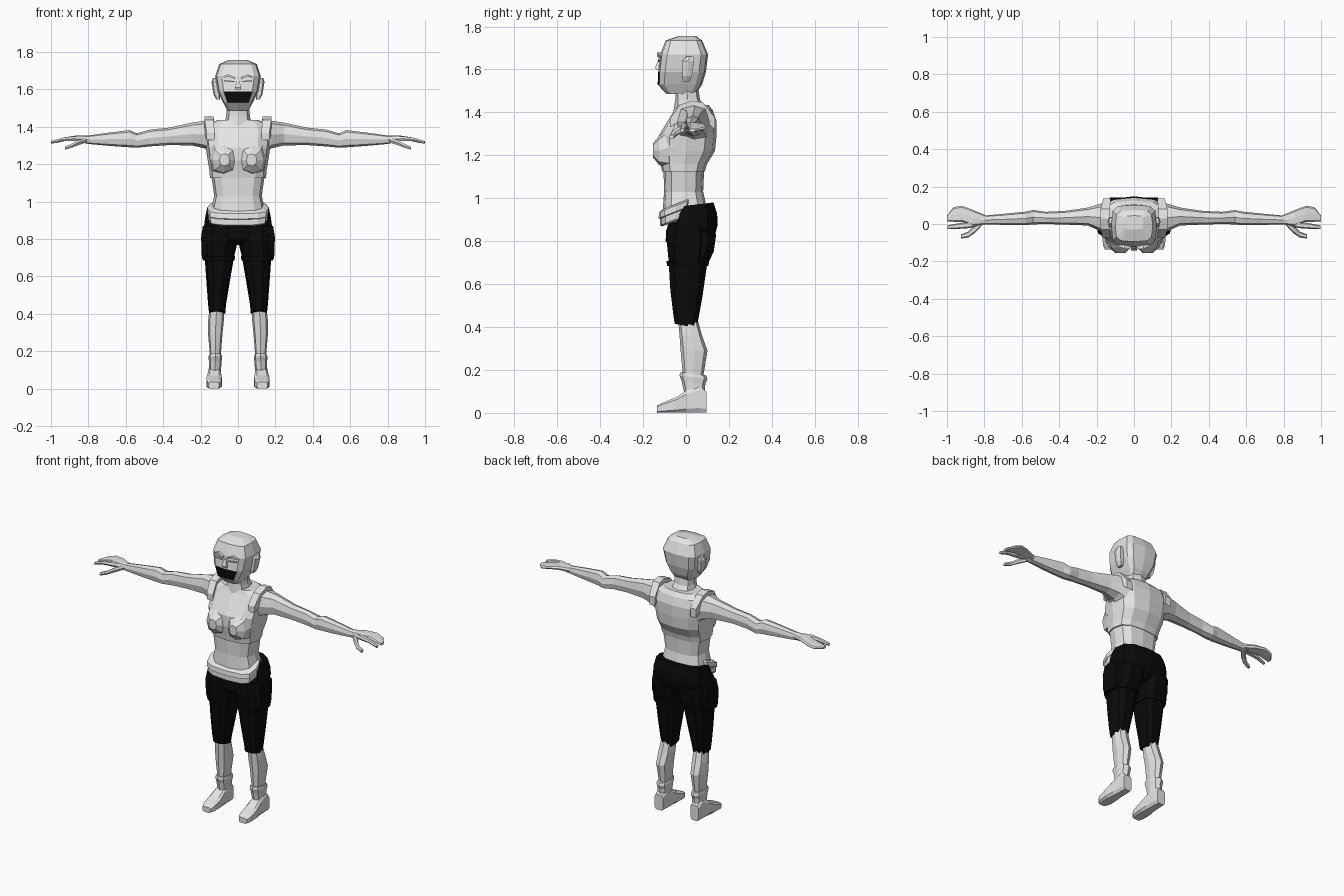
import bpy, bmesh, math


def material(name, v):
    m = bpy.data.materials.new(name)
    m.diffuse_color = (v, v, v, 1)
    return m


GREY = material("light_grey", 0.78)
BLACK = material("black", 0.003)


def power(v, p):
    return math.copysign(abs(v) ** p, v) if abs(v) > 1e-6 else 0.0


def loft(name, axis, rings, mat=GREY, n=12, p=0.75, tilt=0.0, side=1, phase=0.0):
    """Skin rounded sections (t, a0, a1, b0, b1) along an axis; side=-1 mirrors in x."""
    bm = bmesh.new()
    loops = []
    for t, a0, a1, b0, b1 in rings:
        loop = []
        for i in range(n):
            w = 2 * math.pi * (i + phase) / n
            a = (a0 + a1) / 2 + (a1 - a0) / 2 * power(math.cos(w), p)
            b = (b0 + b1) / 2 + (b1 - b0) / 2 * power(math.sin(w), p)
            if axis == "z":
                co = (a * side, b, t + tilt * b)
            elif axis == "x":
                co = (t * side, a, b)
            else:
                co = (a * side, t, b)
            loop.append(bm.verts.new(co))
        loops.append(loop)
    for lo, hi in zip(loops, loops[1:]):
        for i in range(n):
            j = (i + 1) % n
            bm.faces.new((lo[i], lo[j], hi[j], hi[i]))
    bm.faces.new(loops[0])
    bm.faces.new(loops[-1])
    bmesh.ops.recalc_face_normals(bm, faces=bm.faces)
    me = bpy.data.meshes.new(name)
    bm.to_mesh(me)
    bm.free()
    ob = bpy.data.objects.new(name, me)
    me.materials.append(mat)
    bpy.context.collection.objects.link(ob)
    return ob


def pair(name, axis, rings, **kw):
    for s, tag in ((1, "left"), (-1, "right")):
        loft(f"{tag}_{name}", axis, rings, side=s, **kw)


def sym(rows):
    return [(z, -h, h, y0, y1) for z, h, y0, y1 in rows]


BOX = dict(n=4, p=0.0001, phase=0.5)

# Head, with the front faces of one band painted black as the mouth
head = loft("head", "z", sym([
    (1.485, .055, -.09, .045), (1.53, .08, -.132, .075), (1.588, .108, -.13, .093),
    (1.67, .122, -.12, .103), (1.735, .10, -.095, .075), (1.757, .05, -.03, .045)]), p=0.5)
head.data.materials.append(BLACK)
for f in head.data.polygons:
    if f.normal.y < -0.8 and 1.53 < f.center.z < 1.585:
        f.material_index = 1

# Ears, brows, lids and nose
pair("ear", "z", [(1.545, .095, .115, -.015, .02), (1.57, .095, .13, -.02, .03),
                  (1.64, .10, .142, -.02, .04), (1.66, .10, .135, .0, .035)], n=6)
pair("brow", "x", [(.015, -.132, -.115, 1.655, 1.664), (.05, -.134, -.11, 1.668, 1.68),
                   (.085, -.118, -.10, 1.66, 1.668)], **BOX)
pair("eyelid", "x", [(.02, -.13, -.11, 1.638, 1.644), (.075, -.126, -.10, 1.643, 1.65)], **BOX)
loft("nose", "z", sym([(1.60, .017, -.14, -.11), (1.61, .015, -.143, -.11),
                       (1.65, .007, -.128, -.11)]), **BOX)

# Neck
loft("neck", "z", sym([(1.34, .10, -.06, .11), (1.41, .072, -.058, .10),
                       (1.46, .063, -.05, .065), (1.53, .06, -.05, .055)]), n=8)

# Shirt and bare waist
loft("shirt", "z", sym([
    (1.125, .15, -.112, .088), (1.16, .152, -.118, .098), (1.22, .162, -.13, .135),
    (1.29, .172, -.128, .142), (1.36, .178, -.085, .142), (1.41, .165, -.055, .125),
    (1.435, .11, -.045, .105)]), p=0.7)
loft("waist", "z", sym([(.89, .15, -.10, .10), (.95, .145, -.108, .098), (1.03, .127, -.102, .08),
                        (1.14, .143, -.105, .085)]), p=0.7)
pair("breast", "y", [(-.06, .008, .155, 1.135, 1.35), (-.125, .015, .135, 1.155, 1.29),
                     (-.154, .045, .10, 1.19, 1.255)], n=8)
pair("shoulder_strap", "y", [(-.075, .125, .168, 1.33, 1.37), (-.03, .13, .178, 1.36, 1.435),
                             (.03, .13, .178, 1.38, 1.455), (.08, .13, .178, 1.37, 1.445),
                             (.135, .125, .165, 1.32, 1.375)], **BOX)

# Arms
pair("arm", "x", [
    (.11, -.05, .12, 1.24, 1.42), (.18, -.04, .108, 1.285, 1.432), (.245, -.008, .088, 1.30, 1.422),
    (.37, -.003, .07, 1.302, 1.395), (.47, .0, .065, 1.295, 1.385), (.54, -.002, .075, 1.288, 1.365),
    (.58, -.006, .066, 1.29, 1.382), (.68, -.005, .056, 1.297, 1.37), (.80, -.002, .045, 1.308, 1.353),
    (.83, -.003, .045, 1.314, 1.352)], n=8)

# Hands: joined fingers, index finger and thumb
pair("fingers", "x", [(.79, .0, .045, 1.315, 1.35), (.86, -.01, .075, 1.328, 1.354),
                      (.92, .012, .098, 1.325, 1.345), (.965, .012, .09, 1.315, 1.333),
                      (1.0, .014, .045, 1.309, 1.323)], n=8, p=.6)
pair("index_finger", "x", [(.82, -.005, .03, 1.318, 1.348), (.88, -.022, .012, 1.323, 1.35),
                           (.94, -.026, .004, 1.322, 1.342), (.998, -.028, -.008, 1.308, 1.325)],
     n=6)
pair("thumb", "x", [(.81, -.004, .03, 1.314, 1.343), (.85, -.048, -.005, 1.302, 1.332),
                    (.885, -.072, -.04, 1.288, 1.312), (.925, -.078, -.055, 1.276, 1.296)], n=6)

# Trousers and front waistband
loft("trouser_seat", "z", sym([
    (.775, .075, -.065, .10), (.81, .16, -.095, .135), (.86, .182, -.092, .148),
    (.91, .176, -.075, .145), (.965, .165, -.07, .128)]), mat=BLACK, tilt=.12)
loft("lower_waistband", "z", sym([(.913, .15, -.112, .03), (.922, .158, -.12, .03),
                                  (.953, .16, -.12, .03)]), tilt=.4, p=.6)
loft("upper_waistband", "z", sym([(.95, .156, -.118, .03), (.958, .164, -.128, .03),
                                  (.985, .164, -.124, .03), (.992, .15, -.11, .03)]), tilt=.4, p=.6)
pair("trouser_leg", "z", [
    (.405, .068, .155, -.055, .052), (.45, .064, .16, -.062, .06), (.56, .046, .168, -.076, .08),
    (.70, .022, .178, -.085, .10), (.78, .004, .186, -.094, .134), (.86, .0, .18, -.09, .145)],
    mat=BLACK, n=10, tilt=-.2)
pair("thigh_strap", "z", [(.685, .018, .188, -.092, .108), (.708, .016, .19, -.095, .112)],
     mat=BLACK, n=10)
pair("thigh_pocket", "z", [(.69, .14, .19, -.055, .065), (.72, .14, .195, -.06, .07),
                           (.81, .14, .197, -.06, .075), (.87, .14, .188, -.05, .07)],
     mat=BLACK, n=8, p=.4)

# Calves, ankle cuffs and shoes
pair("calf", "z", [(.06, .092, .15, -.005, .08), (.18, .092, .15, -.015, .082),
                   (.29, .083, .16, -.025, .10), (.36, .076, .16, -.03, .075),
                   (.45, .076, .15, -.038, .05)], n=8)
pair("ankle_cuff", "z", [(.09, .092, .153, -.008, .085), (.145, .088, .155, -.02, .09),
                         (.17, .085, .158, -.03, .10), (.186, .088, .155, -.027, .095)],
     n=8, tilt=-.12)
pair("shoe", "y", [(-.135, .10, .158, .0, .035), (-.11, .088, .168, .0, .048),
                   (-.05, .085, .17, .0, .072), (.0, .09, .162, .0, .105),
                   (.06, .092, .158, .0, .13), (.095, .096, .156, .0, .10)], n=8, p=.45, phase=.5)
